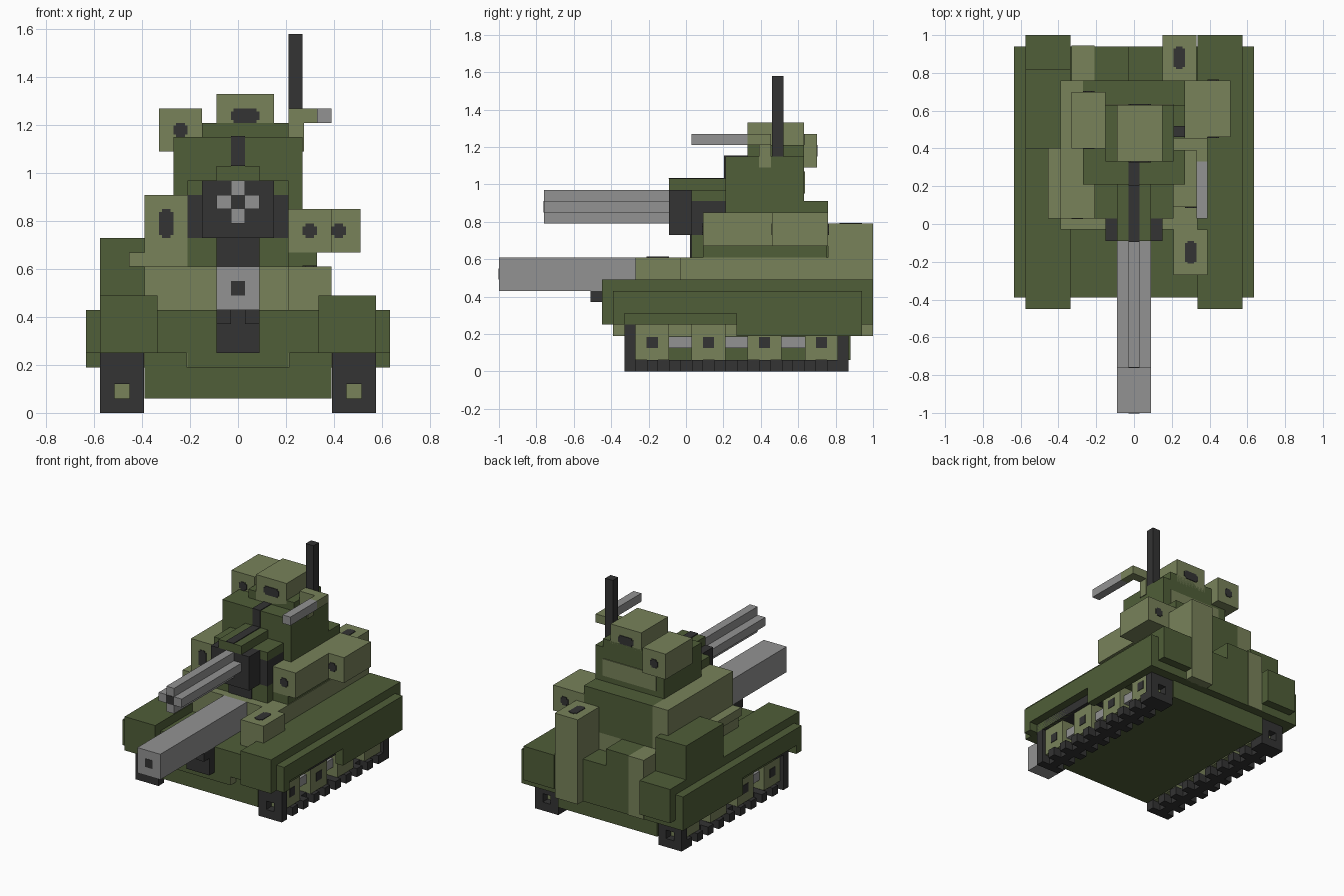
import bpy

cube = bpy.data.objects.get("Cube")
if cube:
    bpy.data.objects.remove(cube, do_unlink=True)


def material(name, rgb):
    m = bpy.data.materials.new(name)
    m.use_nodes = True
    m.diffuse_color = (*rgb, 1)
    m.node_tree.nodes["Principled BSDF"].inputs["Base Color"].default_value = (*rgb, 1)
    return m


GREEN = material("dark_olive", (0.080, 0.112, 0.040))
LIGHT = material("light_olive", (0.188, 0.223, 0.102))
GREY = material("gun_grey", (0.288, 0.288, 0.288))
DARK = material("charcoal", (0.033, 0.033, 0.033))


def blocks(name, mat, *boxes):
    """One object from boxes given as (x0, x1, y0, y1, z0, z1)."""
    verts, faces = [], []
    for x0, x1, y0, y1, z0, z1 in boxes:
        n = len(verts)
        verts += [(x, y, z) for z in (z0, z1) for y in (y0, y1) for x in (x0, x1)]
        for f in ((0, 2, 3, 1), (4, 5, 7, 6), (0, 1, 5, 4),
                  (1, 3, 7, 5), (3, 2, 6, 7), (2, 0, 4, 6)):
            faces.append([n + i for i in f])
    mesh = bpy.data.meshes.new(name)
    mesh.from_pydata(verts, [], faces)
    mesh.materials.append(mat)
    ob = bpy.data.objects.new(name, mesh)
    bpy.context.collection.objects.link(ob)
    return ob


def pair(name, mat, *boxes):
    """Blocks on the left (+x) side and their mirror image."""
    blocks("left_" + name, mat, *boxes)
    blocks("right_" + name, mat, *[(-b[1], -b[0], *b[2:]) for b in boxes])


def port(name, x, y, z, w=0.06, h=0.06):
    """Thin dark plate with clipped corners on a face pointing along y."""
    t, c = 0.004, 0.012
    blocks(name, DARK, (x - w / 2, x + w / 2, y - t, y + t, z - h / 2 + c, z + h / 2 - c),
           (x - w / 2 + c, x + w / 2 - c, y - t, y + t, z - h / 2, z + h / 2))


# Hull
blocks("lower_hull", GREEN, (-0.39, 0.39, -0.33, 0.88, 0.06, 0.25))
blocks("upper_hull", GREEN, (-0.39, 0.39, -0.39, 0.94, 0.25, 0.43))
blocks("nose_plate", GREEN, (-0.21, 0.21, -0.39, -0.33, 0.19, 0.25))
blocks("tail_plate", GREEN, (-0.575, 0.575, 0.86, 0.94, 0.19, 0.43))
pair("nose_cheek", LIGHT, (0.21, 0.214, -0.388, -0.33, 0.19, 0.25))
pair("fender", GREEN, (0.335, 0.575, -0.45, 1.0, 0.25, 0.49))
pair("skirt", GREEN, (0.575, 0.635, -0.39, 0.94, 0.31, 0.43),
     (0.575, 0.635, -0.39, -0.33, 0.25, 0.31),
     (0.575, 0.635, 0.27, 0.94, 0.19, 0.31))
blocks("right_fender_locker", GREEN, (-0.575, -0.335, 0.40, 0.82, 0.49, 0.73))
blocks("tow_hook", DARK, (-0.09, 0.09, -0.45, -0.39, 0.25, 0.43),
       (-0.09, -0.03, -0.51, -0.45, 0.37, 0.43),
       (0.03, 0.09, -0.51, -0.45, 0.37, 0.43))

# Superstructure and rear deck
blocks("superstructure", LIGHT, (-0.39, 0.335, -0.03, 0.76, 0.43, 0.61))
blocks("engine_deck", GREEN, (-0.21, -0.03, 0.76, 0.94, 0.43, 0.61),
       (-0.03, 0.15, 0.76, 0.94, 0.43, 0.49))
blocks("rear_rib", LIGHT, (-0.33, -0.21, 0.76, 0.945, 0.19, 0.61))
blocks("exhaust_stack", LIGHT, (0.15, 0.33, 0.76, 1.0, 0.19, 0.79))
blocks("exhaust_slot", DARK, (0.21, 0.27, 0.83, 0.93, 0.786, 0.794),
       (0.222, 0.258, 0.82, 0.94, 0.786, 0.794))
blocks("front_lamp_box", LIGHT, (0.21, 0.39, -0.27, -0.03, 0.43, 0.61))
blocks("front_lamp_slot", DARK, (0.27, 0.33, -0.20, -0.10, 0.606, 0.614),
       (0.282, 0.318, -0.21, -0.09, 0.606, 0.614))

# Tracks: a centre strip with alternating wide cleats
U = 0.0602
track = [(0.453, 0.515, -0.27, 0.81, 0, 0.06)]
track += [(0.393, 0.575, -0.33 + U * i, -0.33 + U * (i + 1), 0, 0.06) for i in range(0, 20, 2)]
track += [(0.393, 0.575, -0.33, -0.27, 0.12, 0.31), (0.393, 0.575, -0.27, 0.27, 0.25, 0.31),
          (0.393, 0.575, 0.81, 0.87, 0.12, 0.25)]
for y0, y1 in ((-0.33, -0.27), (0.81, 0.87)):
    track += [(0.393, 0.453, y0, y1, 0.06, 0.12), (0.515, 0.575, y0, y1, 0.06, 0.12)]
track.append((0.393, 0.575, 0.81, 0.87, 0, 0.06))
pair("track", DARK, *track)

# Road wheels, hubs and axle
starts = [-0.27, 0.03, 0.33, 0.635]
pair("wheels", LIGHT, *[(0.40, 0.55, y, y + 0.18, 0.06, 0.25) for y in starts])
pair("hubs", DARK, *[(0.545, 0.554, y + 0.06, y + 0.12, 0.125, 0.185) for y in starts])
pair("axle_bar", GREY, (0.40, 0.515, -0.2, 0.75, 0.125, 0.187))
pair("hull_side_strip", LIGHT, (0.39, 0.396, -0.27, 0.82, 0.19, 0.25))

# Main gun
blocks("main_gun", GREY, (-0.09, 0.09, -1.0, -0.03, 0.43, 0.61))
blocks("main_gun_bore", DARK, (-0.03, 0.03, -1.0, -0.995, 0.49, 0.55)).location.y = -0.002

# Turret
blocks("turret_base", GREEN, (-0.27, 0.27, 0.21, 0.76, 0.61, 0.91),
       (-0.21, 0.21, 0.03, 0.21, 0.61, 0.73), (0.21, 0.33, 0.09, 0.75, 0.61, 0.67))
blocks("turret", GREEN, (-0.27, 0.27, 0.21, 0.63, 0.91, 1.15))
blocks("turret_roof", GREEN, (-0.15, 0.21, 0.33, 0.63, 1.15, 1.21))
blocks("turret_rear_panel", LIGHT, (-0.21, 0.21, 0.63, 0.636, 0.95, 1.07))
blocks("gun_hood", GREEN, (-0.21, 0.21, 0.03, 0.21, 0.91, 0.97),
       (-0.09, 0.09, -0.09, 0.21, 0.97, 1.03))
blocks("gun_mantlet", DARK, (-0.15, 0.15, -0.09, 0.03, 0.73, 0.97),
       (-0.21, 0.21, 0.03, 0.21, 0.73, 0.91), (-0.09, 0.09, 0.022, 0.03, 0.61, 0.73))
blocks("centre_stripe", DARK, (-0.03, 0.03, -0.094, 0.21, 1.03, 1.035),
       (-0.03, 0.03, 0.204, 0.21, 1.035, 1.155), (-0.03, 0.03, 0.21, 0.33, 1.15, 1.155))

# Clustered upper gun with a cross section like a plus sign
blocks("upper_gun", GREY, (-0.03, 0.03, -0.76, -0.09, 0.79, 0.97),
       (-0.09, -0.03, -0.76, -0.09, 0.85, 0.91), (0.03, 0.09, -0.76, -0.09, 0.85, 0.91))
blocks("upper_gun_bore", DARK, (-0.03, 0.03, -0.763, -0.757, 0.85, 0.91))

# Side pods
blocks("left_front_pod", LIGHT, (0.21, 0.39, 0.09, 0.46, 0.67, 0.85))
blocks("left_rear_pod", LIGHT, (0.27, 0.51, 0.46, 0.76, 0.67, 0.85))
blocks("right_side_slab", LIGHT, (-0.39, -0.27, 0.10, 0.76, 0.61, 0.91))
blocks("right_front_pod", LIGHT, (-0.39, -0.21, 0.03, 0.40, 0.67, 0.91),
       (-0.455, -0.21, 0.03, 0.40, 0.61, 0.67), (-0.455, -0.39, 0.10, 0.40, 0.61, 0.67))
port("left_front_pod_port", 0.30, 0.09, 0.76)
port("left_rear_pod_port", 0.42, 0.46, 0.76)
port("left_rear_pod_back_port", 0.42, 0.76, 0.76)
port("right_pod_slit", -0.30, 0.03, 0.79, 0.06, 0.12)

# Roof boxes
blocks("commander_box", LIGHT, (-0.09, 0.15, 0.33, 0.63, 1.15, 1.33))
blocks("right_sight_box", LIGHT, (-0.33, -0.15, 0.40, 0.70, 1.09, 1.27))
for side, y in (("front", 0.33), ("back", 0.63)):
    port("commander_slit_" + side, 0.03, y, 1.24, 0.12, 0.06)
for side, y in (("front", 0.40), ("back", 0.70)):
    port("sight_port_" + side, -0.24, y, 1.18)

# Roof gun on its bracket, and antenna
blocks("roof_gun_bracket", LIGHT, (0.21, 0.39, 0.39, 0.455, 1.21, 1.27),
       (0.33, 0.39, 0.33, 0.39, 1.21, 1.27), (0.21, 0.276, 0.39, 0.455, 1.09, 1.21))
blocks("roof_gun", GREY, (0.33, 0.39, 0.03, 0.33, 1.21, 1.27))
blocks("antenna", DARK, (0.21, 0.27, 0.46, 0.52, 1.15, 1.58))
